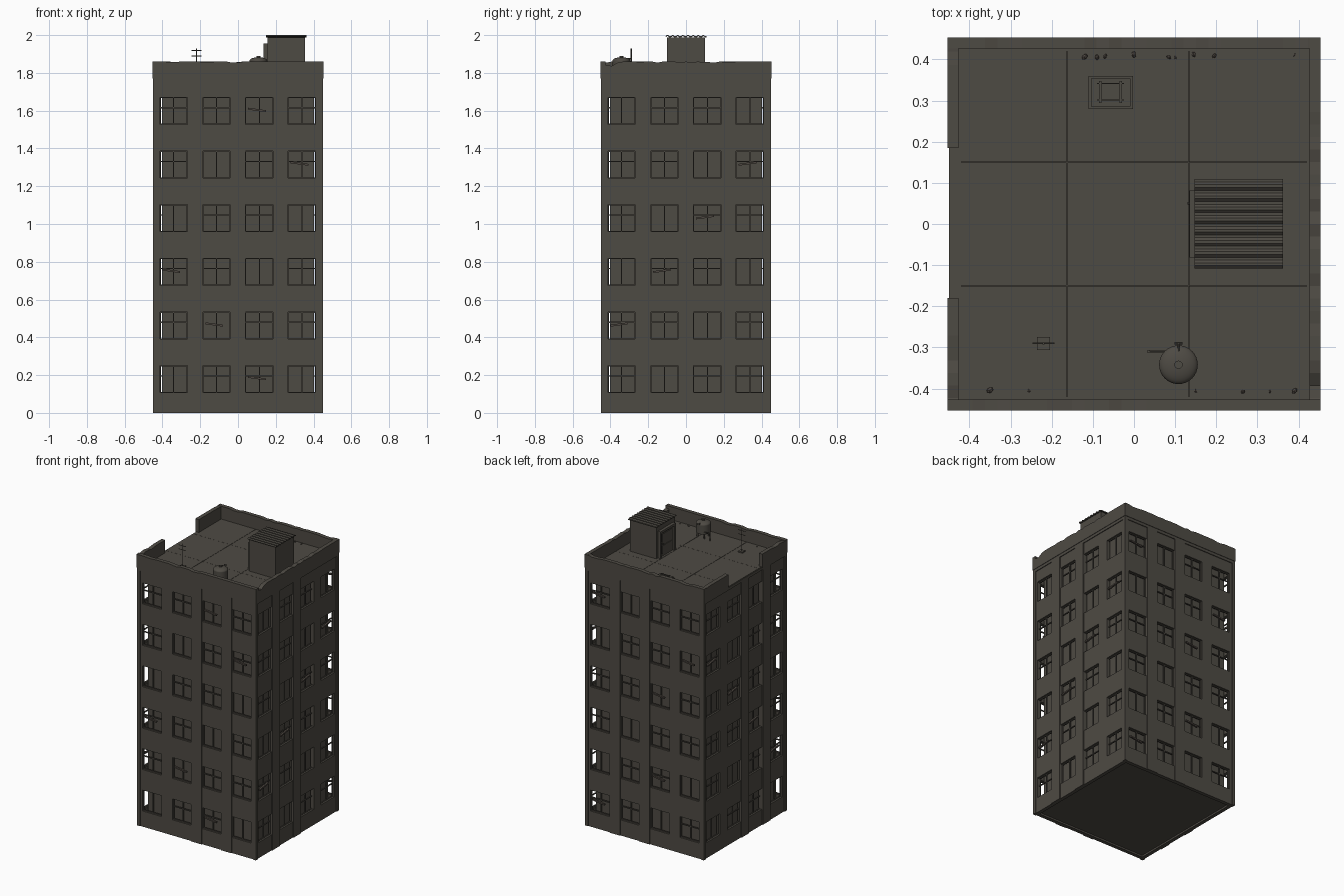
import bpy, bmesh, math, random
from mathutils import Matrix, Vector

random.seed(4)
cube = bpy.data.objects.get("Cube")
if cube:
    bpy.data.objects.remove(cube, do_unlink=True)


def material(name, rgb):
    m = bpy.data.materials.new(name)
    m.use_nodes = True
    m.diffuse_color = (*rgb, 1)
    m.node_tree.nodes["Principled BSDF"].inputs["Base Color"].default_value = (*rgb, 1)
    return m


CONCRETE = material("grey brown concrete", (0.076, 0.069, 0.057))
WORN = material("worn brown", (0.074, 0.062, 0.052))


def finish(name, bm, mat=CONCRETE, thickness=0, matrix=None, smooth=False):
    me = bpy.data.meshes.new(name)
    bm.to_mesh(me)
    bm.free()
    me.materials.append(mat)
    ob = bpy.data.objects.new(name, me)
    bpy.context.collection.objects.link(ob)
    if matrix:
        ob.matrix_world = matrix
    if thickness:
        mod = ob.modifiers.new("Thickness", "SOLIDIFY")
        mod.thickness, mod.offset = thickness, -1
    if smooth:
        bpy.ops.object.select_all(action="DESELECT")
        ob.select_set(True)
        bpy.context.view_layer.objects.active = ob
        bpy.ops.object.shade_smooth_by_angle(angle=math.radians(40))
    return ob


def box(bm, lo, hi, turn=None):
    lo, hi = Vector(lo), Vector(hi)
    m = Matrix.Translation((lo + hi) / 2) @ (turn or Matrix()) @ Matrix.Diagonal((*(hi - lo), 1))
    bmesh.ops.create_cube(bm, size=1, matrix=m)


def tube(bm, a, b, r, r2=None, sides=10):
    a, b = Vector(a), Vector(b)
    rot = (b - a).to_track_quat("Z", "Y").to_matrix().to_4x4()
    bmesh.ops.create_cone(bm, cap_ends=True, segments=sides, radius1=r,
                          radius2=r if r2 is None else r2, depth=(b - a).length,
                          matrix=Matrix.Translation((a + b) / 2) @ rot)


def strip(bm, lower, upper):
    # quads between two rows of points
    a = [bm.verts.new(p) for p in lower]
    b = [bm.verts.new(p) for p in upper]
    for i in range(len(a) - 1):
        bm.faces.new((a[i], a[i + 1], b[i + 1], b[i]))


WALL, EDGE, TOP, DECK = 0.445, 0.453, 1.75, 1.772
WIN_W, WIN_H, FLOORS, PITCH = 0.145, 0.143, 6, 0.284
COLS = [-0.341, -0.114, 0.113, 0.338]
SILLS = [0.107 + PITCH * i for i in range(FLOORS)]

# each facade: name, turn, pilaster centres, planks as (floor, column), plank tilt
FACADES = [
    ("front", 0, (0, 0.225), [(5, 2), (4, 3), (2, 0), (1, 1), (0, 2)], 8),
    ("left", 90, (-0.23, 0), [(4, 3), (3, 2), (2, 1), (1, 0)], -8),
    ("back", 180, (0, -0.225), [(5, 0), (4, 3), (3, 2), (1, 2), (0, 0)], 8),
    ("right", 270, (0, 0.23), [(4, 0), (3, 1), (2, 2), (1, 3)], -8),
]


def wall_mesh():
    # wall grid with the window cells left open
    us = [-WALL] + [c + s * WIN_W / 2 for c in COLS for s in (-1, 1)] + [WALL]
    zs = [0] + [s + d for s in SILLS for d in (0, WIN_H)] + [TOP]
    bm = bmesh.new()
    grid = [[bm.verts.new((u, -WALL, z)) for u in us] for z in zs]
    for j in range(len(zs) - 1):
        for i in range(len(us) - 1):
            if not (i % 2 and j % 2):
                bm.faces.new((grid[j][i], grid[j][i + 1], grid[j + 1][i + 1], grid[j + 1][i]))
    return bm


def parapet(bm, u0, u1, dip=None):
    # upright band with a chipped upper edge
    n = max(4, int((u1 - u0) / 0.03))
    low, high = [], []
    for i in range(n + 1):
        u = u0 + (u1 - u0) * i / n
        z = 1.86 - random.choice((0, 0, 0, 0.003, 0.006))
        if dip and dip[0] <= u <= dip[1]:
            z -= 0.02
        low.append((u, -EDGE, DECK - 0.003))
        high.append((u, -EDGE, z))
    strip(bm, low, high)


for side, (name, angle, pilasters, planks, tilt) in enumerate(FACADES):
    turn = Matrix.Rotation(math.radians(angle), 4, "Z")
    finish(name + "_wall", wall_mesh(), thickness=0.025, matrix=turn)

    # pilasters, corner posts and band below the parapet
    bm = bmesh.new()
    for p in pilasters:
        box(bm, (p - 0.04, -WALL - 0.005, 0), (p + 0.04, -WALL + 0.01, TOP))
    for s in (-1, 1):
        a, b = sorted((s * 0.45, s * 0.428))
        box(bm, (a, -0.45, 0), (b, -WALL + 0.01, TOP))
    box(bm, (-0.45, -0.45, TOP), (0.45, -0.42, DECK - 0.003))
    finish(name + "_pilasters", bm, matrix=turn)

    # window frames, some with a transom
    bm = bmesh.new()
    y0, y1 = -WALL + 0.012, -WALL + 0.02
    for f, z in enumerate(SILLS):
        for c, u in enumerate(COLS):
            l, r, t = u - WIN_W / 2, u + WIN_W / 2, z + WIN_H
            for e in (z, t - 0.004):
                box(bm, (l, y0, e), (r, y1, e + 0.004))
            for e in (l, r - 0.003):
                box(bm, (e, y0, z), (e + 0.003, y1, t))
            box(bm, (u - 0.003, y0, z), (u + 0.003, y1, t))
            if (f + 2 * c + side) % 3:
                bar = z + WIN_H * 0.62
                box(bm, (l, y0, bar - 0.003), (r, y1, bar + 0.003))
    finish(name + "_window_frames", bm, matrix=turn)

    # loose planks hanging in the openings
    bm = bmesh.new()
    for f, c in planks:
        u, z = COLS[c], SILLS[f] + 0.077
        rot = Matrix.Rotation(math.radians(tilt), 4, "Y")
        box(bm, (u - 0.06, -WALL - 0.002, z - 0.005), (u + 0.035, -WALL + 0.01, z + 0.005), rot)
    finish(name + "_window_planks", bm, WORN, matrix=turn)

    # parapet, broken open on one side
    bm = bmesh.new()
    if name == "right":
        parapet(bm, -EDGE, -0.185)
        parapet(bm, 0.18, EDGE)
    else:
        parapet(bm, -EDGE, EDGE, (-0.44, -0.37) if name == "left" else None)
    finish(name + "_parapet", bm, thickness=0.027, matrix=turn)

# inner core, ground slab and ceiling slab
bm = bmesh.new()
box(bm, (-0.402, -0.402, 0.02), (0.402, 0.402, 1.74))
box(bm, (-0.425, -0.425, 0.012), (0.425, 0.425, 0.03))
box(bm, (-0.43, -0.43, 1.72), (0.43, 0.43, DECK - 0.004))
finish("inner_core", bm)

# roof deck panels with narrow seams
bm = bmesh.new()
xs, ys = [-0.447, -0.163, 0.133, 0.447], [-0.447, -0.15, 0.15, 0.447]
for i in range(3):
    for j in range(3):
        box(bm, (xs[i] + 0.001, ys[j] + 0.0005, DECK - 0.006),
            (xs[i + 1] - 0.001, ys[j + 1] - 0.0005, DECK))
finish("roof_deck", bm)

# stair house with door
bm = bmesh.new()
box(bm, (0.155, -0.1, DECK), (0.355, 0.1, 1.988))
finish("stair_house", bm)
bm = bmesh.new()
for y in (-0.082, 0.07):
    box(bm, (0.135, y, DECK), (0.16, y + 0.012, 1.95))
box(bm, (0.135, -0.082, 1.94), (0.16, 0.082, 1.955))
box(bm, (0.148, -0.07, DECK), (0.158, 0.07, 1.94))
for z in (1.79, 1.87):
    box(bm, (0.144, -0.05, z), (0.15, 0.05, z + 0.055))
tube(bm, (0.13, 0.05, 1.86), (0.15, 0.05, 1.86), 0.003)
finish("stair_house_door", bm)

# corrugated sheet roof
bm = bmesh.new()
ridge = [(-0.108 + 0.217 * i / 32, 2.0 if i % 4 in (1, 2) else 1.994) for i in range(33)]
strip(bm, [(0.147, y, z) for y, z in ridge][::-1], [(0.362, y, z) for y, z in ridge][::-1])
bmesh.ops.recalc_face_normals(bm, faces=bm.faces)
if sum(f.normal.z for f in bm.faces) < 0:
    bmesh.ops.reverse_faces(bm, faces=bm.faces)
finish("stair_house_roof", bm, thickness=0.006)

# roof hatch
bm = bmesh.new()
box(bm, (-0.11, 0.28, DECK), (-0.002, 0.36, DECK + 0.012))
box(bm, (-0.104, 0.286, DECK), (-0.008, 0.354, DECK + 0.02))
for x in (-0.085, -0.035):
    box(bm, (x, 0.294, DECK), (x + 0.006, 0.348, DECK + 0.027))
for y in (0.3, 0.34):
    box(bm, (-0.09, y, DECK), (-0.024, y + 0.003, DECK + 0.024))
finish("roof_hatch", bm)

# water tank on legs
tx, ty = 0.108, -0.342
bm = bmesh.new()
tube(bm, (tx, ty, 1.805), (tx, ty, 1.864), 0.047, sides=32)
bmesh.ops.create_uvsphere(bm, u_segments=32, v_segments=16, radius=0.047,
                          matrix=Matrix.Translation((tx, ty, 1.864)) @ Matrix.Diagonal((1, 1, 0.4, 1)))
tube(bm, (tx, ty, 1.87), (tx, ty, 1.889), 0.01, sides=16)
finish("water_tank", bm, smooth=True)
bm = bmesh.new()
for i in range(4):
    a = math.pi / 4 + i * math.pi / 2
    x, y = tx + 0.036 * math.cos(a), ty + 0.036 * math.sin(a)
    box(bm, (x - 0.004, y - 0.004, DECK), (x + 0.004, y + 0.004, 1.81))
tube(bm, (0.035, -0.31, 1.82), (0.085, -0.31, 1.82), 0.003)
tube(bm, (0.035, -0.31, DECK), (0.035, -0.31, 1.826), 0.004)
tube(bm, (tx, -0.31, 1.875), (tx, -0.29, 1.875), 0.003)
tube(bm, (tx - 0.01, -0.29, 1.875), (tx + 0.01, -0.29, 1.875), 0.003)
finish("water_tank_legs_and_pipes", bm)

# aerial
ax, ay = -0.22, -0.29
bm = bmesh.new()
box(bm, (ax - 0.016, ay - 0.016, DECK), (ax + 0.016, ay + 0.016, DECK + 0.008))
tube(bm, (ax, ay, DECK), (ax, ay, 1.93), 0.003)
for z in (1.89, 1.918):
    tube(bm, (ax - 0.027, ay, z), (ax + 0.027, ay, z), 0.002)
finish("roof_aerial", bm)

# rubble beside the parapets
bm = bmesh.new()
for y, spots in ((0.408, (-0.12, -0.09, -0.07, 0, 0.085, 0.1, 0.145, 0.195, 0.39)),
                 (-0.405, (-0.35, -0.255, 0.15, 0.265, 0.33, 0.39))):
    for x in spots:
        s = random.uniform(0.004, 0.01)
        m = (Matrix.Translation((x, y + random.uniform(-0.004, 0.004), DECK + s * 0.4))
             @ Matrix.Rotation(random.uniform(0, 3), 4, "Z") @ Matrix.Diagonal((s, s * 0.7, s * 0.6, 1)))
        bmesh.ops.create_icosphere(bm, subdivisions=1, radius=1, matrix=m)
finish("roof_rubble", bm, WORN)
